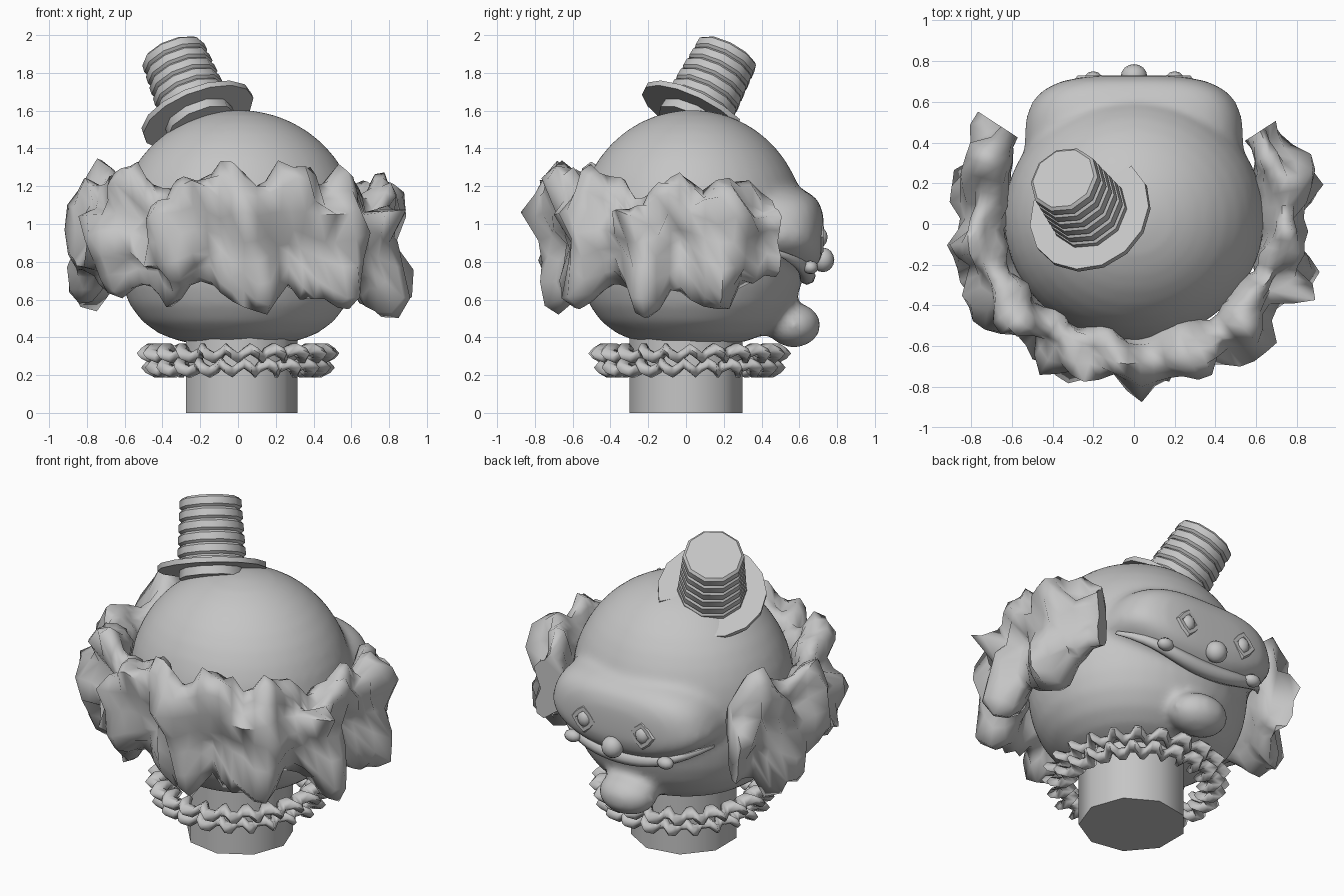
import bpy
import bmesh
from math import sin, cos, pi, radians, copysign, hypot
from mathutils import Vector, noise

cube = bpy.data.objects.get("Cube")
if cube:
    bpy.data.objects.remove(cube, do_unlink=True)

clay = bpy.data.materials.new("plain_grey")
clay.use_nodes = True
GREY = (0.56, 0.56, 0.56, 1)
clay.diffuse_color = GREY
clay.node_tree.nodes["Principled BSDF"].inputs["Base Color"].default_value = GREY


def finish(name, bm, angle=50):
    """Turn a bmesh into a smooth-shaded object."""
    bmesh.ops.recalc_face_normals(bm, faces=bm.faces)
    mesh = bpy.data.meshes.new(name)
    bm.to_mesh(mesh)
    bm.free()
    mesh.materials.append(clay)
    obj = bpy.data.objects.new(name, mesh)
    bpy.context.collection.objects.link(obj)
    bpy.ops.object.select_all(action='DESELECT')
    obj.select_set(True)
    bpy.context.view_layer.objects.active = obj
    bpy.ops.object.shade_smooth_by_angle(angle=radians(angle))
    return obj


def blob(name, centre, size, power=2, segments=32, shape=None):
    """Superellipsoid: power 2 is an ellipsoid, higher is boxier."""
    bm = bmesh.new()
    bmesh.ops.create_uvsphere(bm, u_segments=segments, v_segments=segments // 2, radius=1)
    for v in bm.verts:
        d = v.co / sum(abs(c) ** power for c in v.co) ** (1 / power)
        if shape:
            d = shape(d)
        v.co = Vector(centre) + Vector(c * s for c, s in zip(d, size))
    return finish(name, bm)


def sweep(name, rows, cols, point, loop=False, angle=50):
    """Skin closed cross-sections point(row, col); cap the ends unless looped."""
    bm = bmesh.new()
    grid = [[bm.verts.new(point(i, j)) for j in range(cols)] for i in range(rows)]
    for i in range(rows if loop else rows - 1):
        a, b = grid[i], grid[(i + 1) % rows]
        for j in range(cols):
            k = (j + 1) % cols
            bm.faces.new((a[j], a[k], b[k], b[j]))
    if not loop:
        bm.faces.new(grid[0])
        bm.faces.new(grid[-1])
    return finish(name, bm, angle)


# Head with a flattened underside, blended with the boxy cheeks and the chin
def head_shape(d):
    if d.z < 0:
        return d / (hypot(d.x, d.y) ** 3 + abs(d.z) ** 3) ** (1 / 3)
    return d


def cheek_shape(d):
    taper = 1 - 0.12 * max(d.z, 0)
    lift = 0.55 * d.x ** 2 * max(-d.z, 0)
    return Vector((d.x * taper, d.y, d.z + lift))


cheeks = blob("cheeks", (0, 0.37, 0.955), (0.54, 0.36, 0.25), 3.4, 40, cheek_shape)
chin = blob("chin", (0, 0.57, 0.465), (0.18, 0.145, 0.12), segments=20)
head = blob("head", (0, 0.03, 0.98), (0.64, 0.605, 0.625), segments=40, shape=head_shape)
cheeks.select_set(True)
chin.select_set(True)
bpy.ops.object.join()
remesh = head.modifiers.new("blend", 'REMESH')
remesh.mode = 'VOXEL'
remesh.voxel_size = 0.025
remesh.use_smooth_shade = True
soften = head.modifiers.new("soften", 'SMOOTH')
soften.factor = 0.5
soften.iterations = 10


# Wide upturned lip, tapering to the corners
def lip_point(i, j):
    t = i / 20 * 2 - 1
    a = 2 * pi * j / 8
    thick = 0.012 + 0.035 * (1 - t * t)
    return (0.52 * t, 0.64 - 0.17 * t ** 4 + thick * cos(a),
            0.725 + 0.13 * t * t + thick * sin(a))


sweep("smiling_lip", 21, 8, lip_point)

# Nose, eyes and mouth-corner buttons
blob("nose", (0, 0.725, 0.81), (0.065, 0.06, 0.065), segments=16)
for side, label in ((1, "left"), (-1, "right")):
    def eye_rim_point(i, j, side=side):
        a, b = 2 * pi * i / 8, 2 * pi * j / 6
        r = 0.058 + 0.008 * cos(4 * a) + 0.024 * cos(b)
        return (side * 0.2 + r * cos(a), 0.71 + 0.022 * sin(b), 0.93 + r * sin(a))

    sweep(label + "_eye_rim", 8, 6, eye_rim_point, loop=True)
    blob(label + "_eye", (side * 0.2, 0.71, 0.93), (0.046, 0.04, 0.052), segments=12)
    blob(label + "_mouth_corner", (side * 0.32, 0.66, 0.77), (0.052, 0.04, 0.036), segments=12)


# Lumpy band of hair round the back and sides
HAIR_ROWS = 56


def hair_point(i, j):
    u = i / (HAIR_ROWS - 1)
    a = radians(33 - 246 * u)
    b = 2 * pi * j / 18
    end = min(1, 0.65 + 5 * min(u, 1 - u))
    out = copysign(abs(cos(b)) ** 0.9, cos(b)) * 0.1 * end
    up = copysign(abs(sin(b)) ** 0.9, sin(b)) * 0.27 * end
    depth = 0.645 if sin(a) < 0 else 0.85
    sway = 0.035 * sin(46 * u + 1)
    p = Vector(((0.75 + out) * cos(a), (depth + out) * sin(a), 0.935 + up + sway))
    lump = noise.noise(p * 6.5) * 0.19
    if cos(b) < 0:
        lump *= 0.5
    outward = Vector((cos(a) * cos(b), sin(a) * cos(b), 1.2 * sin(b)))
    return p + outward * (lump + 0.02)


sweep("hair_band", HAIR_ROWS, 18, hair_point, angle=80)


# Neck and two zigzag ruffles
def neck_point(i, j):
    a = 2 * pi * j / 9
    return (0.01 + 0.305 * cos(a), 0.305 * sin(a), 0.46 * i)


sweep("neck", 2, 9, neck_point)

for label, radius, height, phase in (("upper", 0.45, 0.315, 0), ("lower", 0.425, 0.24, pi / 2)):
    def ruffle_point(i, j, radius=radius, height=height, phase=phase):
        a, b = 2 * pi * i / 88, 2 * pi * j / 6
        wave = 22 * a + phase
        r = radius + 0.04 * sin(wave) + (0.048 + 0.01 * cos(wave)) * cos(b)
        return (r * cos(a), 0.02 + r * sin(a),
                height + 0.024 * cos(wave) + 0.032 * sin(b))

    sweep(label + "_ruffle", 88, 6, ruffle_point, loop=True, angle=80)

# Tilted hat: ribbed crown and a brim broken open at the brow
HAT_BASE = Vector((-0.21, 0.045, 1.565))
TILT = Vector((0, 0, 1)).rotation_difference(Vector((-0.4, 0.52, 1)))
RIBS = 6
PROFILE = [(-0.05, 0.19)]
for rib in range(RIBS):
    for step, bulge in ((0, -0.01), (0.2, 0.004), (0.8, 0.004), (1, -0.01)):
        t = (rib + step) / RIBS
        PROFILE.append((0.41 * t, 0.195 - 0.025 * t + bulge))


def crown_point(i, j):
    height, r = PROFILE[i]
    a = 2 * pi * j / 10
    return HAT_BASE + TILT @ Vector((r * cos(a), r * sin(a), height))


def brim_point(i, j):
    a = radians(115 + 295 * i / 12)
    r = 0.31 if j in (0, 3) else 0.1
    z = 0.03 if j < 2 else 0.0
    return HAT_BASE + TILT @ Vector((r * cos(a), r * sin(a), z))


sweep("hat_crown", len(PROFILE), 10, crown_point, angle=40)
sweep("hat_brim", 13, 4, brim_point, angle=40)
